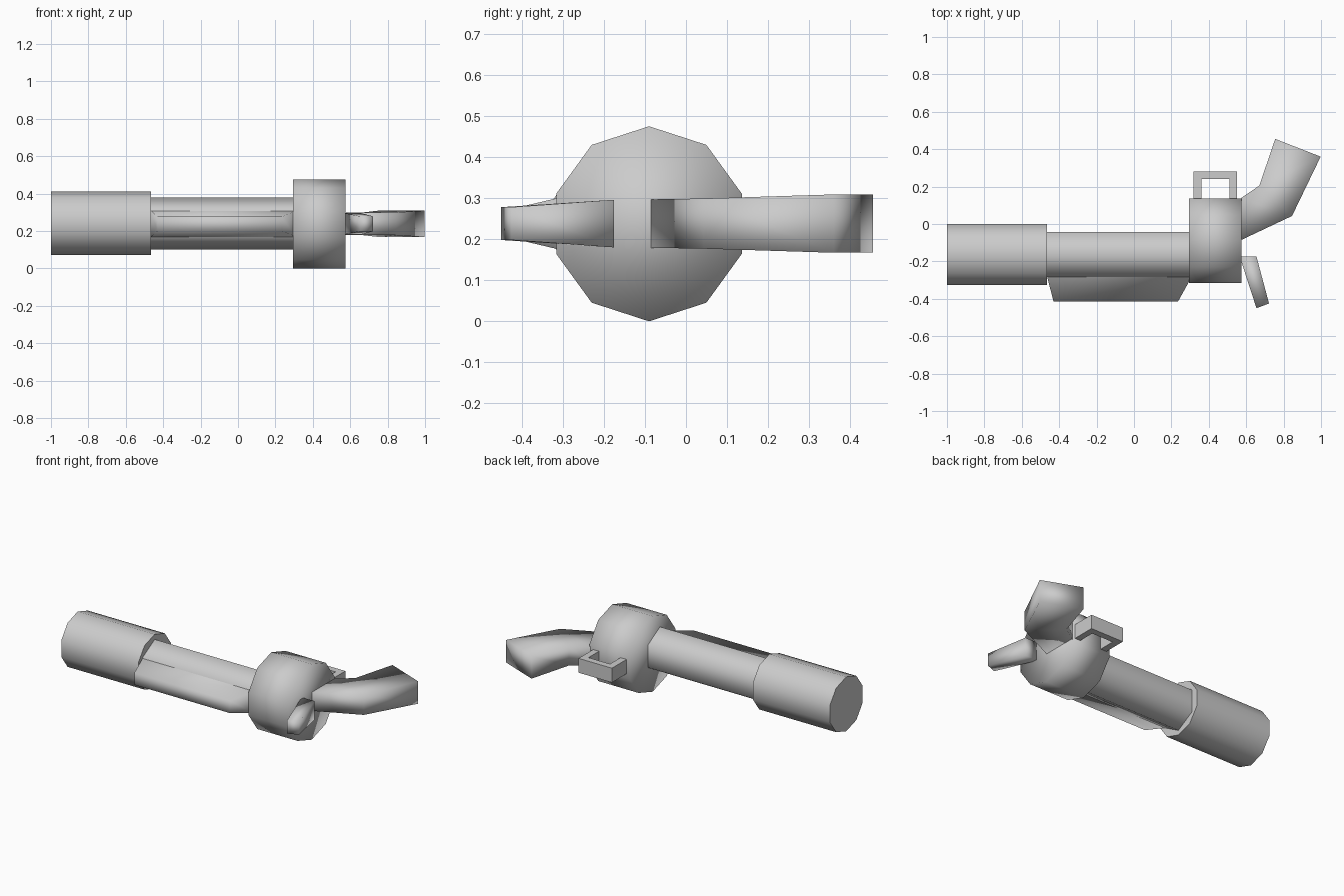
import bpy, bmesh, math

if "Cube" in bpy.data.objects:
    bpy.data.objects.remove(bpy.data.objects["Cube"])

ZC = 0.238  # height of the model's symmetry plane


def finish(name, bm, angle):
    bmesh.ops.recalc_face_normals(bm, faces=bm.faces)
    mesh = bpy.data.meshes.new(name)
    bm.to_mesh(mesh)
    bm.free()
    ob = bpy.data.objects.new(name, mesh)
    bpy.context.collection.objects.link(ob)
    bpy.ops.object.select_all(action='DESELECT')
    ob.select_set(True)
    bpy.context.view_layer.objects.active = ob
    if angle:
        bpy.ops.object.shade_smooth_by_angle(angle=math.radians(angle))
    return ob


def loft(name, sections, angle):
    """Skin a list of closed sections with equal point counts, capping both ends."""
    bm = bmesh.new()
    rings = [[bm.verts.new(p) for p in s] for s in sections]
    n = len(rings[0])
    for a, b in zip(rings, rings[1:]):
        for i in range(n):
            j = (i + 1) % n
            bm.faces.new((a[i], a[j], b[j], b[i]))
    bm.faces.new(rings[0])
    bm.faces.new(rings[-1])
    return finish(name, bm, angle)


def tube(name, x0, x1, y, z, r, sides, angle):
    """Low-poly cylinder along x with a corner pointing up."""
    turns = [2 * math.pi * i / sides for i in range(sides)]
    return loft(name, [[(x, y + r * math.sin(t), z + r * math.cos(t)) for t in turns]
                       for x in (x0, x1)], angle)


def bar(p, q, h):
    """Rectangular section between plan points p and q with half height h."""
    return [(*p, ZC - h), (*q, ZC - h), (*q, ZC + h), (*p, ZC + h)]


# Barrel group
tube("muzzle_sleeve", -1.0, -0.465, -0.163, 0.241, 0.171, 10, 65)
tube("barrel", -0.47, 0.30, -0.163, 0.24, 0.14, 6, 65)
tube("drum", 0.295, 0.575, -0.09, 0.2375, 0.2375, 10, 100)

# Fore grip, tapering away from the barrel
loft("fore_grip", [bar((-0.465, -0.28), (0.31, -0.28), 0.07),
                   bar((-0.43, -0.415), (0.235, -0.415), 0.038)], 100)

# Bent rear stock
loft("stock", [bar((0.57, -0.087), (0.57, 0.137), 0.059),
               bar((0.845, 0.043), (0.67, 0.205), 0.061),
               bar((0.998, 0.36), (0.755, 0.455), 0.071)], 100)

# Trigger lever
loft("trigger_lever", [bar((0.565, -0.175), (0.655, -0.175), 0.058),
                       bar((0.655, -0.45), (0.722, -0.425), 0.04)], 100)

# Square loop on the drum
outer = [(0.318, 0.12), (0.318, 0.281), (0.55, 0.281), (0.55, 0.12)]
inner = [(0.36, 0.12), (0.36, 0.24), (0.51, 0.24), (0.51, 0.12)]
loft("side_loop", [bar(p, q, 0.045) for p, q in zip(outer, inner)], 30)
